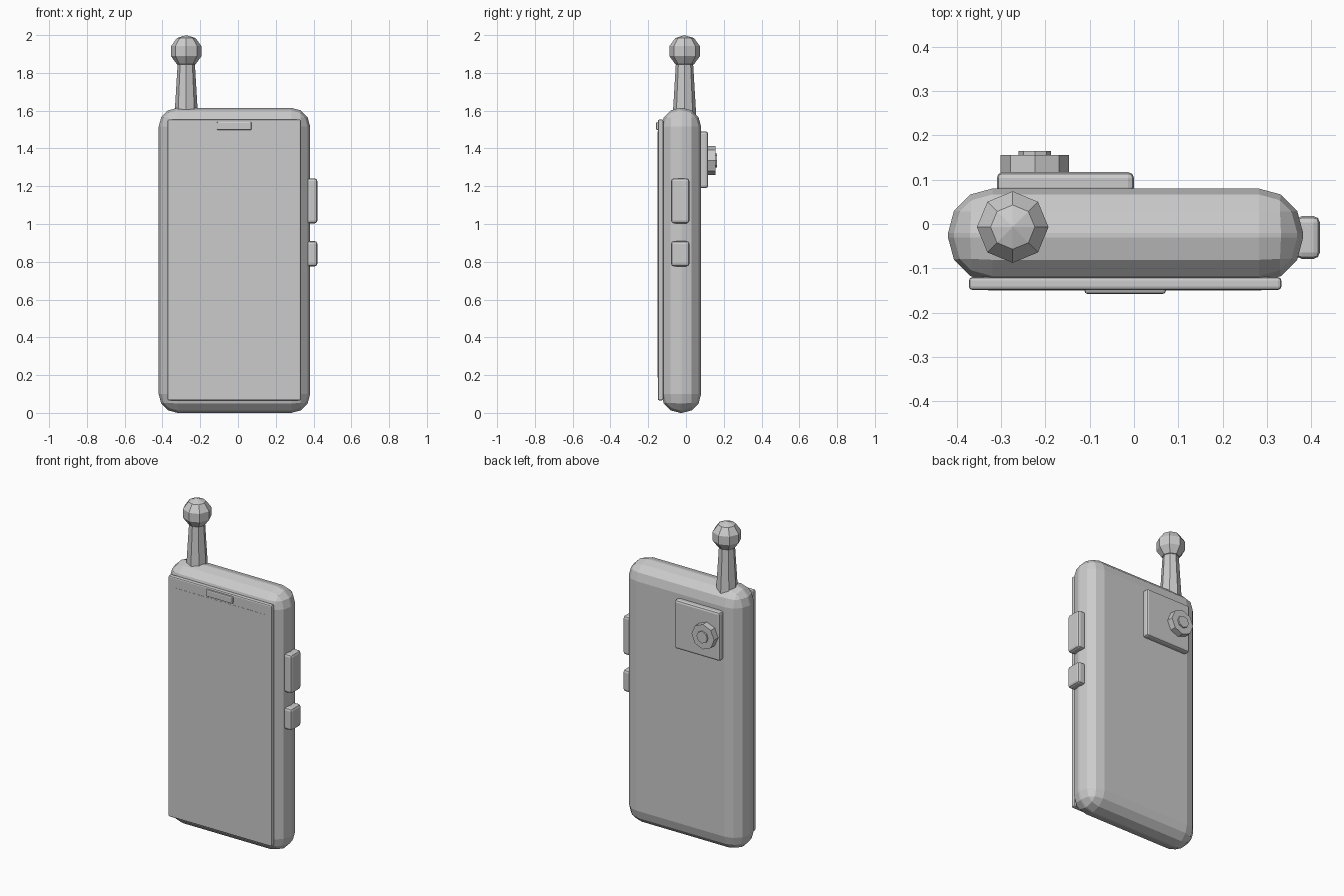
import bpy, bmesh
from math import pi
from mathutils import Matrix

if "Cube" in bpy.data.objects:
    bpy.data.objects.remove(bpy.data.objects["Cube"])

grey = bpy.data.materials.new("plain_grey")
grey.use_nodes = True
colour = (0.6, 0.6, 0.6, 1)
grey.diffuse_color = colour
grey.node_tree.nodes["Principled BSDF"].inputs["Base Color"].default_value = colour


def finish(name, bm):
    mesh = bpy.data.meshes.new(name)
    bm.to_mesh(mesh)
    bm.free()
    mesh.materials.append(grey)
    obj = bpy.data.objects.new(name, mesh)
    bpy.context.collection.objects.link(obj)
    return obj


def box(name, x, y, z, bevel=0, segments=2):
    """Box from (min, max) pairs, with rounded edges."""
    bm = bmesh.new()
    bmesh.ops.create_cube(bm, size=1)
    for v in bm.verts:
        v.co = [(lo + hi) / 2 + c * (hi - lo) for c, (lo, hi) in zip(v.co, (x, y, z))]
    if bevel:
        bmesh.ops.bevel(bm, geom=bm.edges[:], offset=bevel, segments=segments,
                        profile=0.5, affect='EDGES')
    return finish(name, bm)


def cone(name, centre, r1, r2, depth, turn=0):
    """Eight-sided cylinder or taper, tipped about x by turn."""
    bm = bmesh.new()
    bmesh.ops.create_cone(bm, cap_ends=True, segments=8, radius1=r1, radius2=r2, depth=depth,
                          matrix=Matrix.Translation(centre) @ Matrix.Rotation(turn, 4, 'X'))
    return finish(name, bm)


# Rounded case
box("body", (-0.42, 0.382), (-0.131, 0.08), (0, 1.615), 0.1, 3)

# Front: glass panel, display and earpiece
box("front_panel", (-0.373, 0.333), (-0.149, -0.12), (0.066, 1.553), 0.008)
box("display", (-0.33, 0.288), (-0.15, -0.14), (0.188, 1.489))
box("earpiece", (-0.112, 0.072), (-0.158, -0.14), (1.497, 1.541), 0.007)

# Side buttons
for name, z in (("volume_button", (1.003, 1.242)), ("power_button", (0.775, 0.91))):
    box(name, (0.365, 0.42), (-0.079, 0.018), z, 0.015)

# Rear camera
box("camera_plate", (-0.31, 0), (0.07, 0.117), (1.19, 1.49), 0.013)
cone("camera_ring", (-0.224, 0.128, 1.336), 0.077, 0.077, 0.056, pi / 2)
cone("camera_lens", (-0.224, 0.15, 1.336), 0.037, 0.037, 0.03, pi / 2)

# Antenna with faceted knob
cone("antenna_stem", (-0.274, -0.008, 1.71), 0.063, 0.045, 0.3)
bm = bmesh.new()
bmesh.ops.create_uvsphere(bm, u_segments=8, v_segments=5, radius=0.085,
                          matrix=Matrix.Translation((-0.274, -0.007, 1.915)))
finish("antenna_knob", bm)
